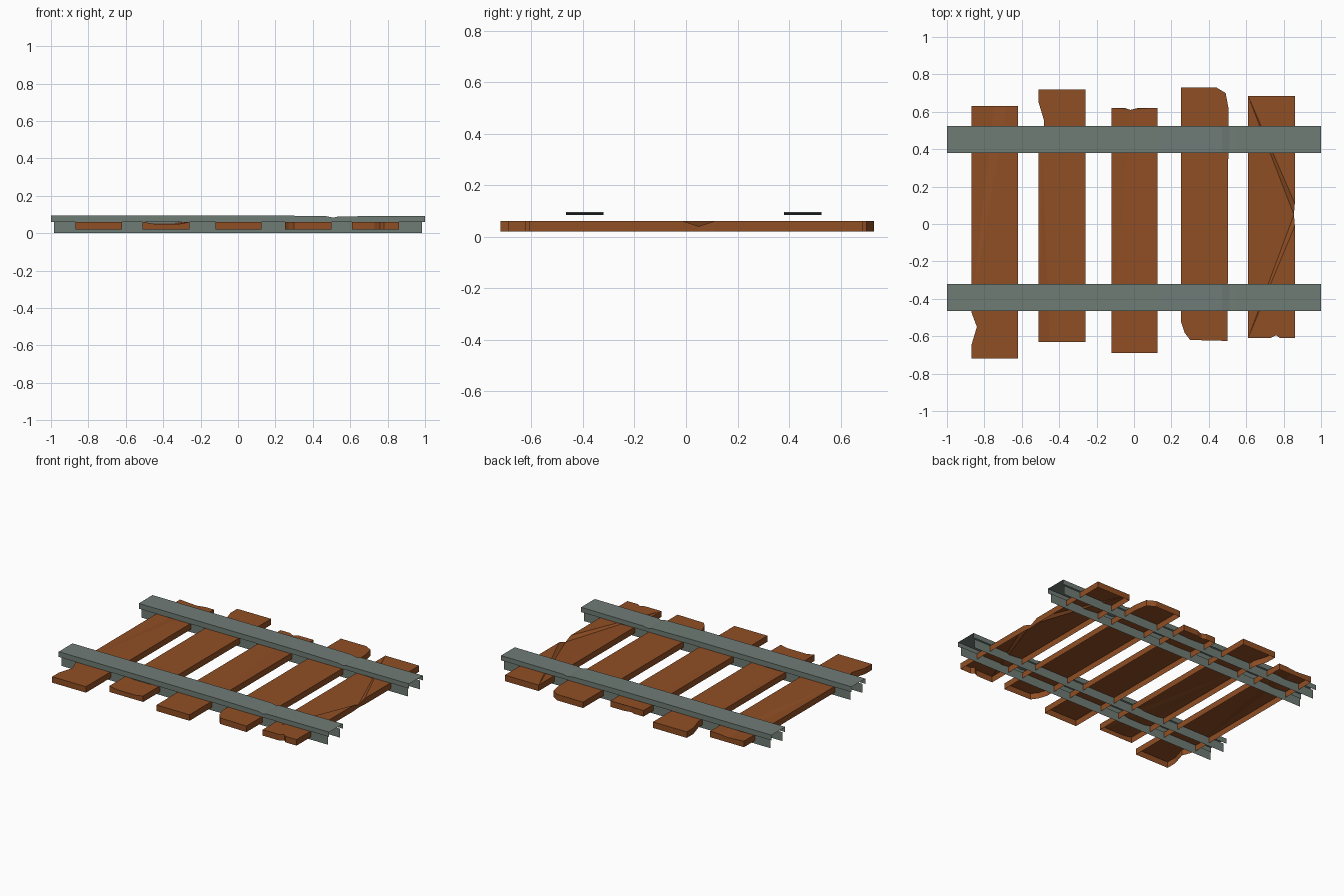
import bpy, bmesh

if "Cube" in bpy.data.objects:
    bpy.data.objects.remove(bpy.data.objects["Cube"])


def material(name, rgb):
    m = bpy.data.materials.new(name)
    m.diffuse_color = (*rgb, 1)
    m.use_nodes = True
    m.node_tree.nodes["Principled BSDF"].inputs["Base Color"].default_value = m.diffuse_color
    return m


WOOD = material("rusty_brown_wood", (0.28, 0.077, 0.018))
STEEL = material("grey_steel", (0.16, 0.2, 0.18))


def finish(bm, name, mat):
    me = bpy.data.meshes.new(name)
    bm.to_mesh(me)
    bm.free()
    me.materials.append(mat)
    ob = bpy.data.objects.new(name, me)
    bpy.context.collection.objects.link(ob)


# worn sleepers: counter-clockwise outline, optional third value lowers a chipped top corner
TOP, BOTTOM = 0.06, 0.02


def sleeper(name, pts):
    bm = bmesh.new()
    low = [bm.verts.new((p[0], p[1], BOTTOM)) for p in pts]
    high = [bm.verts.new((p[0], p[1], TOP - (p[2] if len(p) > 2 else 0))) for p in pts]
    n = len(pts)
    for i in range(n):
        j = (i + 1) % n
        bm.faces.new((low[i], low[j], high[j], high[i]))
    top = bm.faces.new(high)
    bmesh.ops.triangulate(bm, faces=[top])
    finish(bm, name, WOOD)


OUTLINES = [
    [(-.87, -.72), (-.62, -.72), (-.62, .63), (-.68, .63), (-.75, .63, .008), (-.87, .63),
     (-.87, -.47), (-.84, -.55), (-.87, -.65)],
    [(-.51, -.63), (-.45, -.63, .01), (-.31, -.63, .01), (-.26, -.63), (-.26, .72), (-.51, .72),
     (-.51, .65), (-.48, .55), (-.49, .38), (-.51, .38)],
    [(-.12, -.69), (.125, -.69), (.125, .62), (.02, .62), (-.02, .61, .005), (-.05, .62), (-.12, .62)],
    [(.30, -.62), (.50, -.625), (.505, .62), (.49, .70), (.44, .73), (.25, .73),
     (.25, -.52), (.27, -.58)],
    [(.61, -.61), (.73, -.61), (.76, -.595), (.78, -.61), (.86, -.61), (.86, -.01),
     (.855, .05, .02), (.86, .11), (.86, .685), (.61, .685)],
]
for i, o in enumerate(OUTLINES):
    sleeper(f"sleeper_{i + 1}", o)

# rails: thin open channel cap (dented near x = 0.5) over two thin webs
CAP = [(-1, .095), (.15, .095), (.47, .091), (.51, .083), (.54, .09), (1, .092)]
for name, y0, y1 in (("front", -.465, -.32), ("back", .38, .525)):
    bm = bmesh.new()
    rows = [[bm.verts.new(c) for c in ((x, y0, .06), (x, y0, z), (x, y1, z), (x, y1, .06))]
            for x, z in CAP]
    for a, b in zip(rows, rows[1:]):
        for k in range(3):
            bm.faces.new((a[k], b[k], b[k + 1], a[k + 1]))
    finish(bm, name + "_rail_cap", STEEL)

    bm = bmesh.new()
    for y, s in ((y0 + .01, 1), (y1 - .01, -1)):
        vs = [bm.verts.new((s * x, y, z)) for x, z in ((-.985, 0), (.985, 0), (.985, .06), (-.985, .06))]
        bm.faces.new(vs)
    finish(bm, name + "_rail_webs", STEEL)
